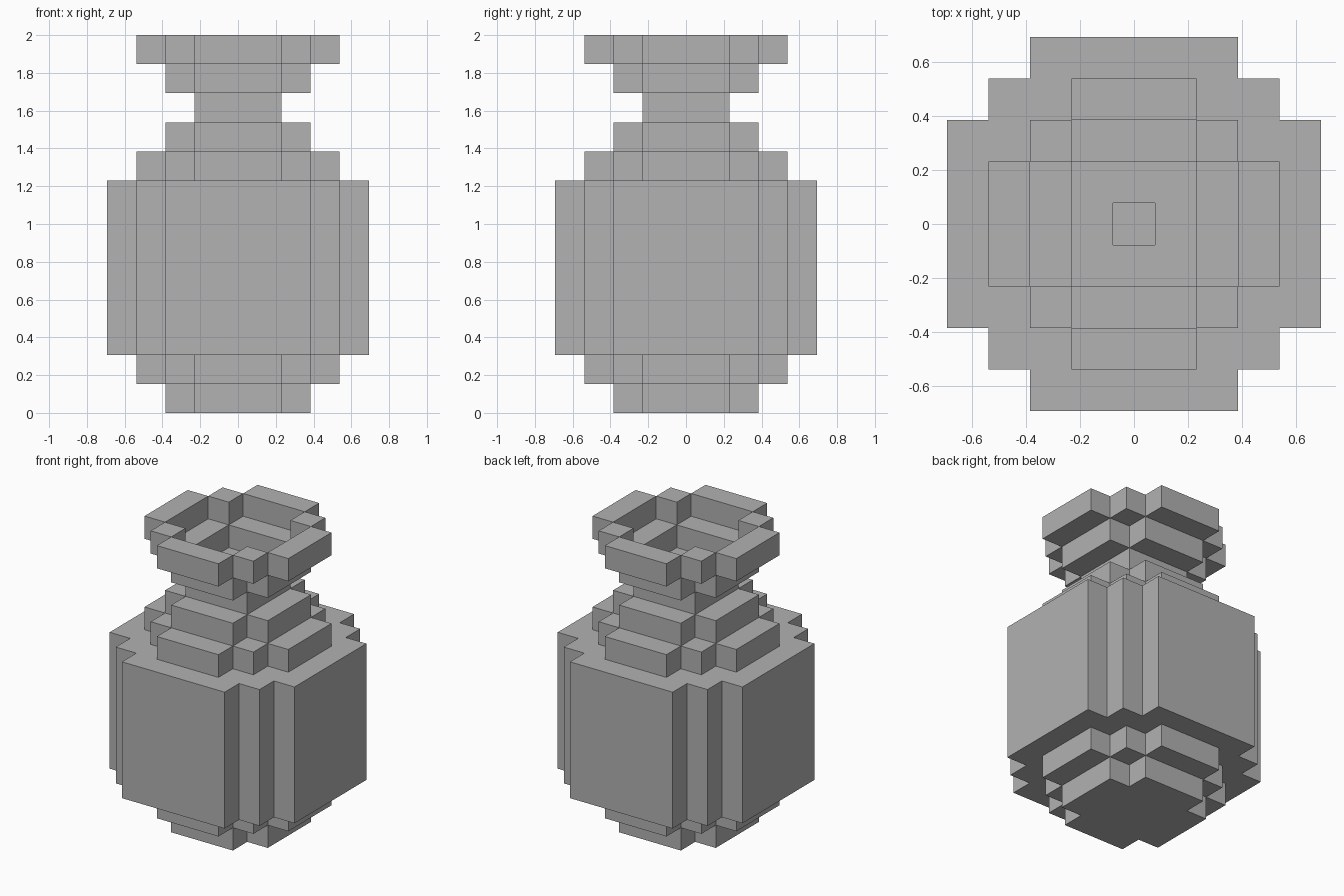
import bpy
import bmesh

if "Cube" in bpy.data.objects:
    bpy.data.objects.remove(bpy.data.objects["Cube"], do_unlink=True)

UNIT = 2 / 13  # size of one block

# Part name -> bands of (bottom, top, radius), all counted in blocks
PARTS = {
    "foot": [(0, 1, 2), (1, 2, 3)],
    "belly": [(2, 8, 4)],
    "shoulder": [(8, 9, 3), (9, 10, 2)],
    "neck": [(10, 11, 1)],
    "rim": [(11, 12, 2), (12, 13, 3)],
}
BANDS = [band for bands in PARTS.values() for band in bands]


def disc(radius):
    """Cells of a blocky circle."""
    span = range(-radius, radius + 1)
    return {(i, j) for i in span for j in span
            if i * i + j * j <= (radius + 0.5) ** 2}


def band_cells(index):
    """Solid floor, then walls one block thick; empty outside the vase."""
    if not 0 <= index < len(BANDS):
        return set()
    radius = BANDS[index][2]
    return disc(radius) if index == 0 else disc(radius) - disc(radius - 1)


def add_band(bm, index):
    """Add the exposed faces of one band."""
    bottom, top, _ = BANDS[index]
    cells = band_cells(index)
    below, above = band_cells(index - 1), band_cells(index + 1)

    def face(points):
        bm.faces.new([bm.verts.new([c * UNIT for c in p]) for p in points])

    for i, j in cells:
        # Corners run counter-clockwise seen from above
        corners = [(i - .5, j - .5), (i + .5, j - .5),
                   (i + .5, j + .5), (i - .5, j + .5)]
        if (i, j) not in above:
            face([(x, y, top) for x, y in corners])
        if (i, j) not in below:
            face([(x, y, bottom) for x, y in reversed(corners)])
        for side, (di, dj) in enumerate([(0, -1), (1, 0), (0, 1), (-1, 0)]):
            if (i + di, j + dj) not in cells:
                a, b = corners[side], corners[(side + 1) % 4]
                face([(*a, bottom), (*b, bottom), (*b, top), (*a, top)])


# One plain clay grey
grey = bpy.data.materials.new("clay_grey")
grey.use_nodes = True
colour = (0.445, 0.445, 0.445, 1)
grey.diffuse_color = colour
grey.node_tree.nodes["Principled BSDF"].inputs["Base Color"].default_value = colour

# Build each part of the vase, flat shaded
for name, bands in PARTS.items():
    bm = bmesh.new()
    for band in bands:
        add_band(bm, BANDS.index(band))
    bmesh.ops.remove_doubles(bm, verts=bm.verts, dist=0.001)
    mesh = bpy.data.meshes.new(name)
    bm.to_mesh(mesh)
    bm.free()
    mesh.materials.append(grey)
    bpy.context.collection.objects.link(bpy.data.objects.new(name, mesh))
